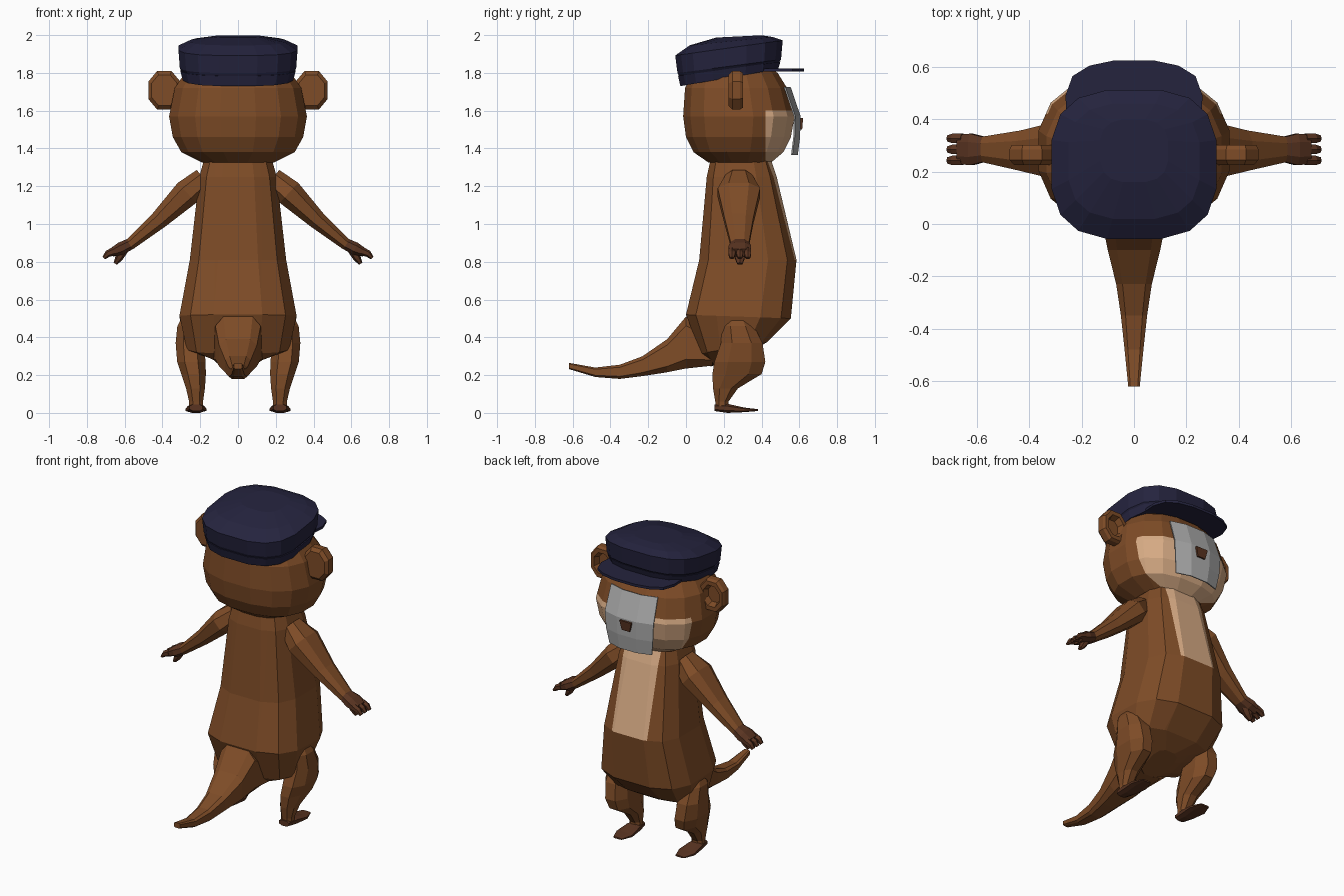
import bpy, bmesh, math
from mathutils import Vector

cube = bpy.data.objects.get("Cube")
if cube:
    bpy.data.objects.remove(cube, do_unlink=True)


def material(name, rgb):
    m = bpy.data.materials.new(name)
    m.use_nodes = True
    m.diffuse_color = (*rgb, 1)
    m.node_tree.nodes["Principled BSDF"].inputs["Base Color"].default_value = (*rgb, 1)
    return m


brown = material("brown fur", (0.21, 0.072, 0.02))
dark = material("dark brown paws", (0.1, 0.034, 0.015))
cream = material("cream fur", (0.70, 0.42, 0.24))
grey = material("grey muzzle", (0.42, 0.42, 0.42))
navy = material("navy cloth", (0.018, 0.017, 0.048))


def finish(name, bm, *mats):
    bmesh.ops.recalc_face_normals(bm, faces=bm.faces[:])
    me = bpy.data.meshes.new(name)
    bm.to_mesh(me)
    bm.free()
    for m in mats:
        me.materials.append(m)
    ob = bpy.data.objects.new(name, me)
    bpy.context.scene.collection.objects.link(ob)
    return ob


def section(n, power):
    """Unit superellipse with flat sides on the axes."""
    pts = []
    for i in range(n):
        a = 2 * math.pi * (i + 0.5) / n
        pts.append([math.copysign(abs(t) ** (2 / power), t) for t in (math.cos(a), math.sin(a))])
    big = max(p[0] for p in pts)
    return [(u / big, v / big) for u, v in pts]


def loft(stations, n=8, power=2, side=1):
    """Skin rings given as (centre, u vector, v vector)."""
    bm = bmesh.new()
    rings = []
    for c, u, v in stations:
        ring = []
        for a, b in section(n, power):
            p = Vector(c) + Vector(u) * a + Vector(v) * b
            ring.append(bm.verts.new((p.x * side, p.y, p.z)))
        rings.append(ring)
    for r, s in zip(rings, rings[1:]):
        for i in range(n):
            j = (i + 1) % n
            bm.faces.new((r[i], r[j], s[j], s[i]))
    bm.faces.new(rings[0])
    bm.faces.new(rings[-1])
    return bm


def level(z, hx, y0, y1, tilt=0, x=0):
    """Ring around z, from y0 to y1, rising by tilt toward y1."""
    return (x, (y0 + y1) / 2, z), (hx, 0, 0), (0, (y1 - y0) / 2, tilt)


def upright(y, hx, z0, z1, x=0):
    """Ring around y, from z0 to z1."""
    return (x, y, (z0 + z1) / 2), (hx, 0, 0), (0, 0, (z1 - z0) / 2)


def limb(points):
    """Rings along a path of (x, y, z, thickness, depth)."""
    out = []
    for i, (x, y, z, w, d) in enumerate(points):
        a, b = points[max(i - 1, 0)], points[min(i + 1, len(points) - 1)]
        t = Vector((b[0] - a[0], 0, b[2] - a[2])).normalized()
        out.append(((x, y, z), (0, d, 0), Vector((-t.z, 0, t.x)) * w))
    return out


def cut(bm, co, no):
    bmesh.ops.bisect_plane(bm, geom=bm.verts[:] + bm.edges[:] + bm.faces[:],
                           plane_co=co, plane_no=no)


def paint(bm, rule):
    bm.normal_update()
    for f in bm.faces:
        if rule(f.calc_center_median(), f.normal):
            f.material_index = 1


# Body with cream chest panel
bm = loft([level(0.28, 0.08, 0.13, 0.33, 0.035), level(0.345, 0.27, 0.08, 0.43, 0.03),
           level(0.51, 0.31, 0, 0.555, -0.01), level(0.81, 0.255, 0.07, 0.585),
           level(1.25, 0.205, 0.11, 0.48), level(1.34, 0.18, 0.13, 0.45)], 12, 3)
for x in (-0.125, 0.125):
    cut(bm, (x, 0, 0), (1, 0, 0))
bmesh.ops.recalc_face_normals(bm, faces=bm.faces[:])
paint(bm, lambda c, n: abs(c.x) < 0.125 and n.y > 0.5 and c.z > 0.81)
finish("body", bm, brown, cream)

# Tail
finish("tail", loft([upright(0.14, 0.13, 0.25, 0.42), upright(0, 0.12, 0.235, 0.51),
                     upright(-0.1, 0.1, 0.215, 0.39), upright(-0.23, 0.068, 0.195, 0.30),
                     upright(-0.35, 0.05, 0.18, 0.255), upright(-0.48, 0.036, 0.19, 0.24),
                     upright(-0.62, 0.022, 0.232, 0.265)], 8, 4), brown)

# Head with cream cheeks and chin
bm = loft([level(1.325, 0.19, 0.12, 0.45), level(1.38, 0.30, 0.04, 0.515),
           level(1.46, 0.345, 0, 0.555), level(1.57, 0.365, -0.015, 0.575),
           level(1.72, 0.335, -0.005, 0.535), level(1.8, 0.28, 0.03, 0.485),
           level(1.86, 0.18, 0.1, 0.4)], 16, 2.4)
cut(bm, (0, 0.42, 0), (0, 1, 0))
cut(bm, (0, 0, 1.6), (0, 0, 1))
paint(bm, lambda c, n: c.y > 0.42 and c.z < 1.6)
finish("head", bm, brown, cream)

# Curved muzzle plate
bm = bmesh.new()
rows = []
for z, y, hx in ((1.365, 0.588, 0.15), (1.46, 0.6, 0.165), (1.57, 0.603, 0.172), (1.725, 0.55, 0.165)):
    rows.append([bm.verts.new((hx * t, y - 0.028 * (abs(t) > 0.5), z)) for t in (-1, -0.4, 0.4, 1)])
for r, s in zip(rows, rows[1:]):
    for i in range(3):
        bm.faces.new((r[i], r[i + 1], s[i + 1], s[i]))
plate = finish("muzzle_plate", bm, grey)
solid = plate.modifiers.new("thickness", "SOLIDIFY")
solid.thickness = 0.008
solid.offset = 0

# Nose, narrowing downward
finish("nose", loft([level(1.5, 0.028, 0.59, 0.615), level(1.56, 0.042, 0.585, 0.62)], 4, 50), dark)

# Cap: band, crown and visor
finish("cap_band", loft([level(1.775, 0.292, -0.03, 0.488, 0.045),
                         level(1.822, 0.305, -0.042, 0.5, 0.038)], 16, 2.9), navy)
finish("cap_crown", loft([level(1.815, 0.292, -0.035, 0.49, 0.038),
                          level(1.835, 0.308, -0.045, 0.503, 0.036),
                          level(1.932, 0.315, -0.057, 0.512, 0.04),
                          level(1.968, 0.25, 0.02, 0.46, 0.022),
                          level(1.993, 0.13, 0.16, 0.4, 0.006)], 16, 2.9), navy)
bm = bmesh.new()
half = ((0.255, 0.38), (0.262, 0.49), (0.235, 0.565), (0.17, 0.605), (0.075, 0.625))
outline = list(half) + [(-x, y) for x, y in reversed(half)]
face = bm.faces.new([bm.verts.new((x, y, 1.808)) for x, y in outline])
top = bmesh.ops.extrude_face_region(bm, geom=[face])["geom"]
for v in top:
    if isinstance(v, bmesh.types.BMVert):
        v.co.z += 0.016
finish("cap_visor", bm, navy)

for side, label in ((1, "left"), (-1, "right")):
    # Hollow ear, open toward the face
    ear = [((0.39, y, 1.708), (0.085 * r, 0, 0), (0, 0, 0.102 * r))
           for y, r in ((0.225, 0.8), (0.245, 1), (0.285, 1), (0.302, 0.9), (0.302, 0.65), (0.265, 0.5))]
    finish(label + "_ear", loft(ear, 8, 2.2, side), brown)

    # Arm, palm and fingers
    arm = [(0.18, 0.28, 1.24, 0.06, 0.07), (0.27, 0.28, 1.165, 0.072, 0.112),
           (0.42, 0.28, 1.02, 0.048, 0.077), (0.575, 0.285, 0.89, 0.03, 0.048)]
    finish(label + "_arm", loft(limb(arm), 8, 2.4, side), brown)
    palm = [(0.565, 0.285, 0.897, 0.03, 0.046), (0.62, 0.285, 0.87, 0.034, 0.06),
            (0.67, 0.285, 0.848, 0.022, 0.056)]
    finish(label + "_palm", loft(limb(palm), 8, 2.4, side), dark)
    for k, y in enumerate((0.243, 0.285, 0.327)):
        finger = [(0.655, y, 0.856, 0.02, 0.018), (0.69, y, 0.842, 0.016, 0.018),
                  (0.71, y, 0.82, 0.008, 0.012)]
        finish(f"{label}_finger_{k + 1}", loft(limb(finger), 6, 2, side), dark)
    thumb = [(0.605, 0.285, 0.865, 0.022, 0.03), (0.63, 0.285, 0.82, 0.018, 0.025),
             (0.65, 0.285, 0.79, 0.009, 0.014)]
    finish(label + "_thumb", loft(limb(thumb), 6, 2, side), dark)

    # Leg and foot
    leg = [level(0.51, 0.04, 0.22, 0.32, x=0.255), level(0.46, 0.066, 0.19, 0.36, x=0.255),
           level(0.37, 0.075, 0.185, 0.405, x=0.255), level(0.27, 0.075, 0.15, 0.42, x=0.247),
           level(0.205, 0.065, 0.14, 0.40, x=0.235), level(0.13, 0.05, 0.143, 0.275, x=0.225),
           level(0.06, 0.037, 0.155, 0.225, x=0.222), level(0.02, 0.037, 0.16, 0.225, x=0.222)]
    finish(label + "_leg", loft(leg, 8, 2.3, side), brown)
    foot = [upright(0.15, 0.035, 0.01, 0.045, 0.222), upright(0.22, 0.045, 0, 0.048, 0.222),
            upright(0.31, 0.055, 0.004, 0.028, 0.222), upright(0.38, 0.03, 0.01, 0.02, 0.222)]
    finish(label + "_foot", loft(foot, 8, 2.5, side), dark)
